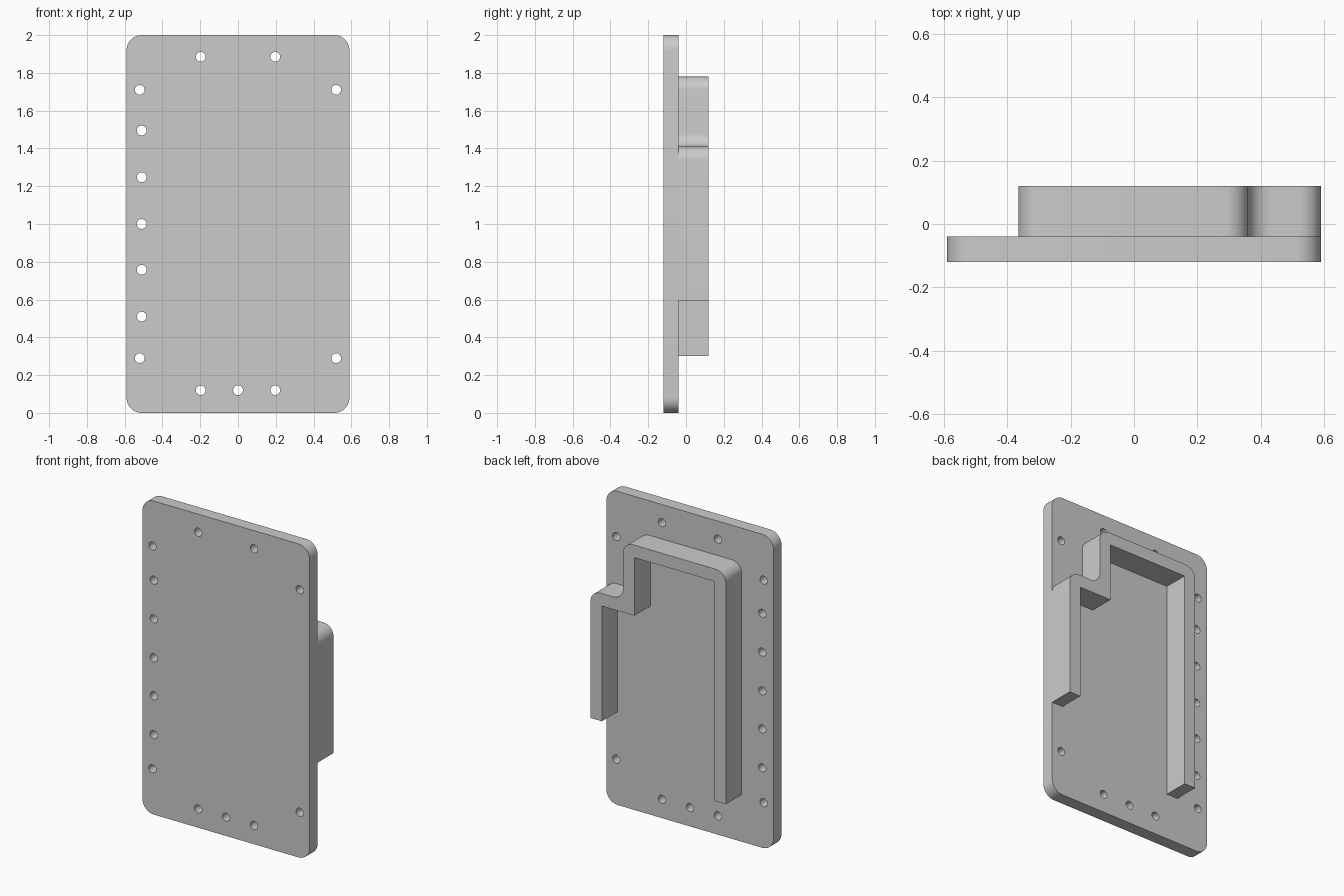
import bpy, bmesh, math
from mathutils import Vector

cube = bpy.data.objects.get("Cube")
if cube:
    bpy.data.objects.remove(cube, do_unlink=True)

grey = bpy.data.materials.new("light_grey")
grey.use_nodes = True
grey.diffuse_color = (0.6, 0.6, 0.6, 1)
grey.node_tree.nodes["Principled BSDF"].inputs["Base Color"].default_value = (0.6, 0.6, 0.6, 1)


def rounded(corners, steps=10):
    """Turn (x, z, radius) corners into an outline with filleted corners."""
    out = []
    for i, (x, z, r) in enumerate(corners):
        p = Vector((x, z))
        if r == 0:
            out.append(p)
            continue
        a = (Vector(corners[i - 1][:2]) - p).normalized()
        b = (Vector(corners[(i + 1) % len(corners)][:2]) - p).normalized()
        centre = p + (a + b) * r
        for s in range(steps + 1):
            t = math.pi / 2 * s / steps
            out.append(centre - b * r * math.cos(t) - a * r * math.sin(t))
    return out


def add_prisms(name, outlines, y0, y1):
    """Extrude x-z outlines from y0 to y1 as one object."""
    bm = bmesh.new()
    for outline in outlines:
        face = bm.faces.new([bm.verts.new((p.x, y0, p.y)) for p in outline])
        ext = bmesh.ops.extrude_face_region(bm, geom=[face], use_keep_orig=True)
        moved = [v for v in ext["geom"] if isinstance(v, bmesh.types.BMVert)]
        bmesh.ops.translate(bm, verts=moved, vec=(0, y1 - y0, 0))
    bmesh.ops.recalc_face_normals(bm, faces=bm.faces)
    mesh = bpy.data.meshes.new(name)
    bm.to_mesh(mesh)
    bm.free()
    mesh.materials.append(grey)
    obj = bpy.data.objects.new(name, mesh)
    bpy.context.collection.objects.link(obj)
    return obj


def smooth(obj):
    bpy.ops.object.select_all(action="DESELECT")
    obj.select_set(True)
    bpy.context.view_layer.objects.active = obj
    bpy.ops.object.shade_smooth_by_angle(angle=math.radians(30))


FRONT, JOINT, BACK = -0.12, -0.04, 0.12
W, T, R = 0.59, 0.08, 0.07  # half width, wall thickness, wall fillet

# Base plate with rounded corners
plate = add_prisms("base_plate", [rounded(
    [(-W, 0, 0.08), (W, 0, 0.08), (W, 2, 0.08), (-W, 2, 0.08)])], FRONT, JOINT)

# Screw holes: corners, top and bottom rows, left column
holes = [(x, z) for x in (-0.52, 0.52) for z in (0.29, 1.71)]
holes += [(x, z) for x in (-0.197, 0.197) for z in (0.12, 1.885)] + [(0, 0.12)]
holes += [(-0.51, z) for z in (0.51, 0.758, 1.0, 1.248, 1.495)]
circles = [[Vector((x + 0.026 * math.cos(k * math.pi / 12), z + 0.026 * math.sin(k * math.pi / 12)))
            for k in range(24)] for x, z in holes]
cutter = add_prisms("hole_cutter", circles, FRONT - 0.05, JOINT + 0.05)
cutter.hide_render = True
cut = plate.modifiers.new("screw_holes", "BOOLEAN")
cut.object = cutter
cut.operation = "DIFFERENCE"
cut.solver = "EXACT"
bpy.context.view_layer.objects.active = plate
bpy.ops.object.modifier_apply(modifier=cut.name)
bpy.data.objects.remove(cutter, do_unlink=True)
smooth(plate)

# Stepped wall on the back: filleted outside, sharp inside
L, S, TOP, SHELF = -0.365, 0.36, 1.78, 1.41
wall = add_prisms("stepped_wall", [rounded([
    (L, 0.3, 0), (L, TOP, R), (S, TOP, R), (S, SHELF, R), (W, SHELF, R), (W, 0.595, 0),
    (W - T, 0.595, 0), (W - T, SHELF - T, 0), (S - T, SHELF - T, 0), (S - T, TOP - T, 0),
    (L + T, TOP - T, 0), (L + T, 0.3, 0)])], JOINT, BACK)
smooth(wall)
